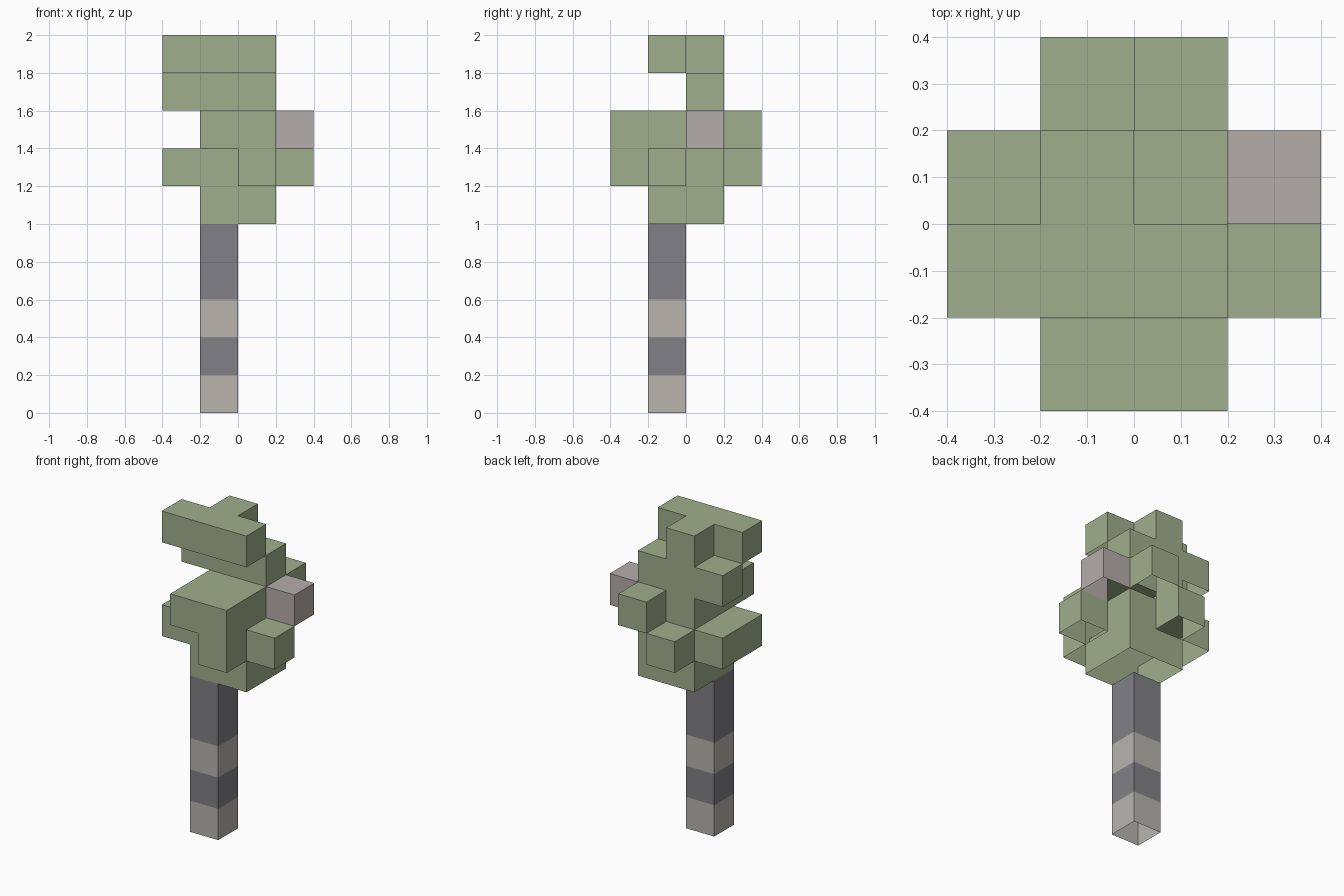
import bpy, bmesh, math
from mathutils import Vector

if "Cube" in bpy.data.objects:
    bpy.data.objects.remove(bpy.data.objects["Cube"])

S = 0.2  # block size

# Layers from the ground up; rows run back to front, columns left to right.
# W pale bark, D dark bark, L leaf, P pale leaf
EMPTY = "...."
def bark(c):
    return [EMPTY, EMPTY, f".{c}..", EMPTY]

LAYERS = [bark(c) for c in "WDWDD"] + [
    [EMPTY, ".LL.", ".LL.", EMPTY],
    [".L..", "LLL.", "LLLL", "..L."],
    ["..L.", ".LLP", ".LL.", ".LL."],
    [EMPTY, "LLL.", EMPTY, EMPTY],
    [EMPTY, ".L..", "LLL.", EMPTY],
]
PARTS = {
    "W": ("trunk_pale_bands", (0.48, 0.46, 0.42, 1)),
    "D": ("trunk_dark_bands", (0.22, 0.22, 0.24, 1)),
    "L": ("foliage", (0.35, 0.43, 0.26, 1)),
    "P": ("pale_leaf", (0.46, 0.42, 0.40, 1)),
}
blocks = {(c - 2, 1 - r, z): k
          for z, layer in enumerate(LAYERS)
          for r, row in enumerate(layer)
          for c, k in enumerate(row) if k != "."}

# Outer skin only; undersides are open
SIDES = [Vector(d) for d in ((1, 0, 0), (-1, 0, 0), (0, 1, 0), (0, -1, 0), (0, 0, 1))]


def add_side(bm, cell, n):
    centre = Vector(cell) + Vector((0.5, 0.5, 0.5)) + n * 0.5
    u = Vector((0, 1, 0)) if n.x else Vector((1, 0, 0))
    v = n.cross(u)
    bm.faces.new([bm.verts.new((centre + (u * a + v * b) * 0.5) * S)
                  for a, b in ((-1, -1), (1, -1), (1, 1), (-1, 1))])


def build_part(key, name, colour):
    bm = bmesh.new()
    for cell, kind in blocks.items():
        if kind != key:
            continue
        for n in SIDES:
            if tuple(int(a + b) for a, b in zip(cell, n)) not in blocks:
                add_side(bm, cell, n)
    bmesh.ops.remove_doubles(bm, verts=bm.verts, dist=1e-4)
    # Merge flush faces into flat panels
    bmesh.ops.dissolve_limit(bm, angle_limit=math.radians(1), verts=bm.verts, edges=bm.edges)
    mesh = bpy.data.meshes.new(name)
    bm.to_mesh(mesh)
    bm.free()
    mat = bpy.data.materials.new(name)
    mat.diffuse_color = colour
    mat.use_nodes = True
    mat.node_tree.nodes["Principled BSDF"].inputs["Base Color"].default_value = mat.diffuse_color
    mesh.materials.append(mat)
    bpy.context.collection.objects.link(bpy.data.objects.new(name, mesh))


for key, (name, colour) in PARTS.items():
    build_part(key, name, colour)
